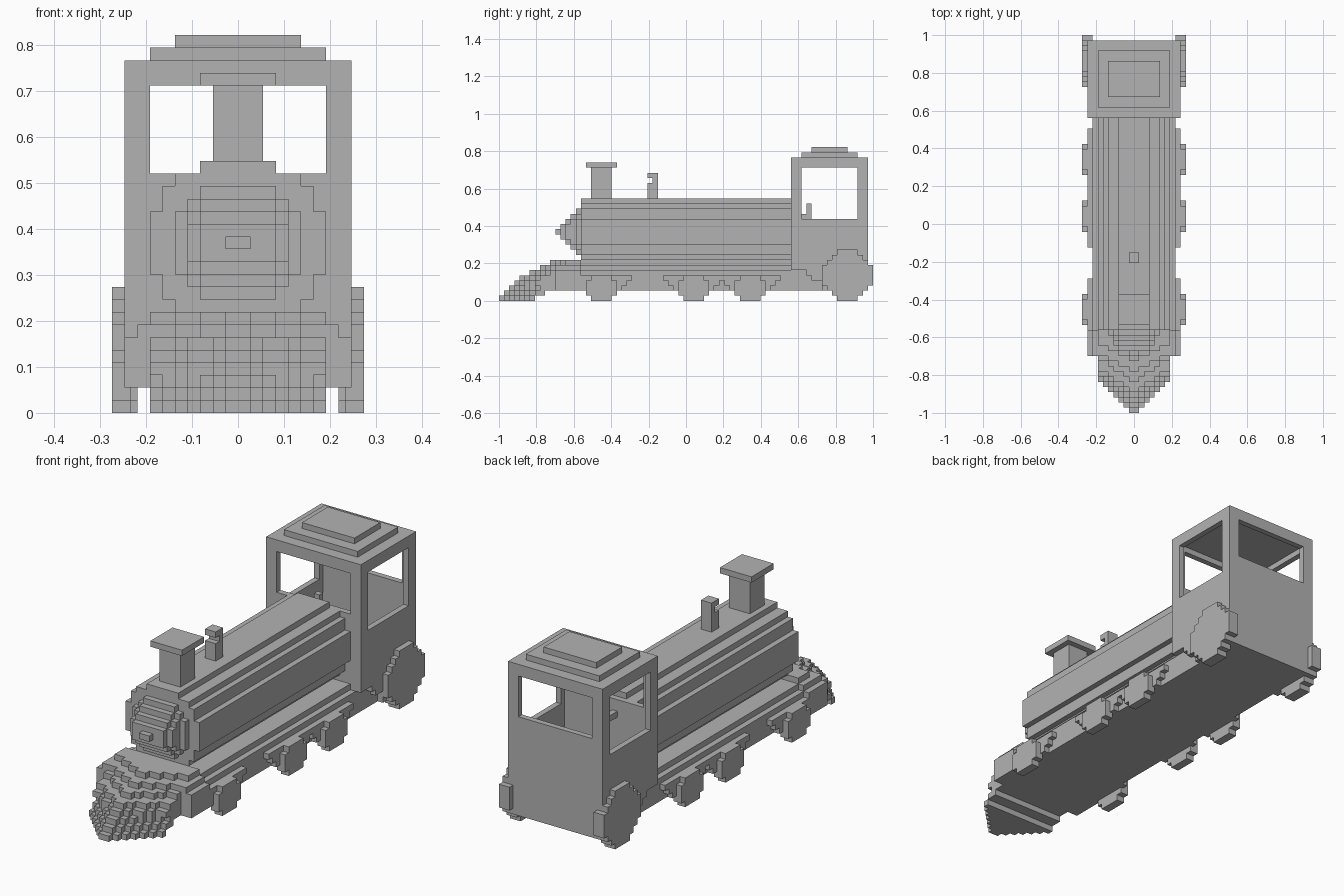
import bpy, bmesh
from mathutils import Matrix, Vector

cube = bpy.data.objects.get("Cube")
if cube:
    bpy.data.objects.remove(cube)

UNIT = 2 / 73  # edge length of one block

grey = bpy.data.materials.new("plain grey")
grey.use_nodes = True
colour = (0.45, 0.45, 0.45, 1)
grey.diffuse_color = colour
grey.node_tree.nodes["Principled BSDF"].inputs["Base Color"].default_value = colour


def part(name, boxes):
    """Make one object from (x0, x1, y0, y1, z0, z1) boxes in block units."""
    bm = bmesh.new()
    for x0, x1, y0, y1, z0, z1 in boxes:
        size = Vector((x1 - x0, y1 - y0, z1 - z0)) * UNIT
        mid = Vector((x0 + x1, y0 + y1 - 73, z0 + z1)) * UNIT / 2
        bmesh.ops.create_cube(bm, size=1, matrix=Matrix.Translation(mid) @ Matrix.Diagonal(size).to_4x4())
    mesh = bpy.data.meshes.new(name)
    bm.to_mesh(mesh)
    bm.free()
    mesh.materials.append(grey)
    obj = bpy.data.objects.new(name, mesh)
    bpy.context.collection.objects.link(obj)
    return obj


def wide(half, y0, y1, z0, z1):
    """Box centred across the width."""
    return (-half, half, y0, y1, z0, z1)


def sides(x0, x1, *rest):
    """Box on the left plus its mirror on the right."""
    return [(x0, x1, *rest), (-x1, -x0, *rest)]


def rounded(steps, y0, y1, centre=13.5):
    """Stepped round section from (half width, half height) pairs."""
    return [wide(w, y0, y1, centre - h, centre + h) for w, h in steps]


# boiler and its stepped nose
part("boiler", rounded([(3, 6.5), (5, 5.5), (6, 4.5), (7, 2.5)], 16, 57))
nose_layers = [
    [(1, .5)],
    [(3, 1.5)],
    [(3, 2.5), (4, 1.5)],
    [(3, 3.5), (4, 2.5)],
    [(3, 4.5), (4, 3.5), (5, 2.5)],
]
nose = []
for i, steps in enumerate(nose_layers):
    nose += rounded(steps, 11 + i, 16)
part("boiler_nose", nose)

# chimney and whistle
part("chimney", [wide(2, 18, 22, 20, 26), wide(3, 17, 23, 26, 27)])
part("whistle", [wide(1, 29, 31, 20, 23), wide(1, 30, 31, 23, 24), wide(1, 29, 31, 24, 25)])

# running frame and front beam
part("frame", [wide(8, 11, 72, 2, 6), wide(7, 16, 57, 6, 7)])
part("front_beam", [wide(9, 11, 16, 2, 6), wide(8, 11, 16, 6, 7), wide(7, 13, 16, 7, 8)])

# wedge-shaped cowcatcher, one stepped V per level
catcher = []
tips = [0, 1, 2, 3, 4, 6, 8, 10]
for z, tip in enumerate(tips):
    end = (7, 9)[z] if z < 2 else 16
    rate = 1 if z < 3 else 1.5 if z < 6 else 2
    for y in range(tip, end):
        half = min(7, 1 + int((y - tip) * rate))
        if half == 7:
            catcher.append(wide(7, y, end, z, z + 1))
            break
        catcher.append(wide(half, y, y + 1, z, z + 1))
part("cowcatcher", catcher)

# small wheels with stepped guards behind them
for name, y in (("front", 20), ("middle", 38), ("rear", 49)):
    guard = []
    for z in (2, 3, 4):
        guard += sides(8, 9, y - z - 2, y + z + 2, z, z + 1)
    part(name + "_wheel_guards", guard)
    part(name + "_small_wheels",
         sides(8.5, 10, y - 2, y + 2, 0, 5) + sides(8.5, 10, y - 3, y + 3, 1, 4))

# large driving wheels
large = []
for half_y, half_z in ((2, 5), (3, 4), (4, 3), (5, 2)):
    large += sides(8, 10, 68 - half_y, 68 + half_y, 5 - half_z, 5 + half_z)
part("large_wheels", large)

# cab walls with open windows
cab = sides(8, 9, 57, 72, 6, 16) + sides(8, 9, 57, 72, 26, 28)
for y0, y1 in ((57, 59), (70, 72)):
    cab += sides(8, 9, y0, y1, 16, 26)
for y in (57, 71):
    cab += [wide(9, y, y + 1, 6, 19), wide(9, y, y + 1, 26, 28)]
    cab += sides(7, 9, y, y + 1, 19, 26)
part("cab_walls", cab)

# lower cab skirt stepping down towards the large wheel
part("cab_skirt", sides(8, 9, 60, 72, 5, 6) + sides(8, 9, 61, 72, 4, 5) + sides(8, 9, 63, 72, 2, 4))

# stepped roof
part("cab_roof", [wide(9, 57, 72, 27, 28), wide(7, 59, 70, 28, 29), wide(5, 61, 68, 29, 30)])

# control lever inside the cab
part("control_lever", [(-2, -1, 58, 61, 16, 17), (-2, -1, 60, 61, 16, 19)])
